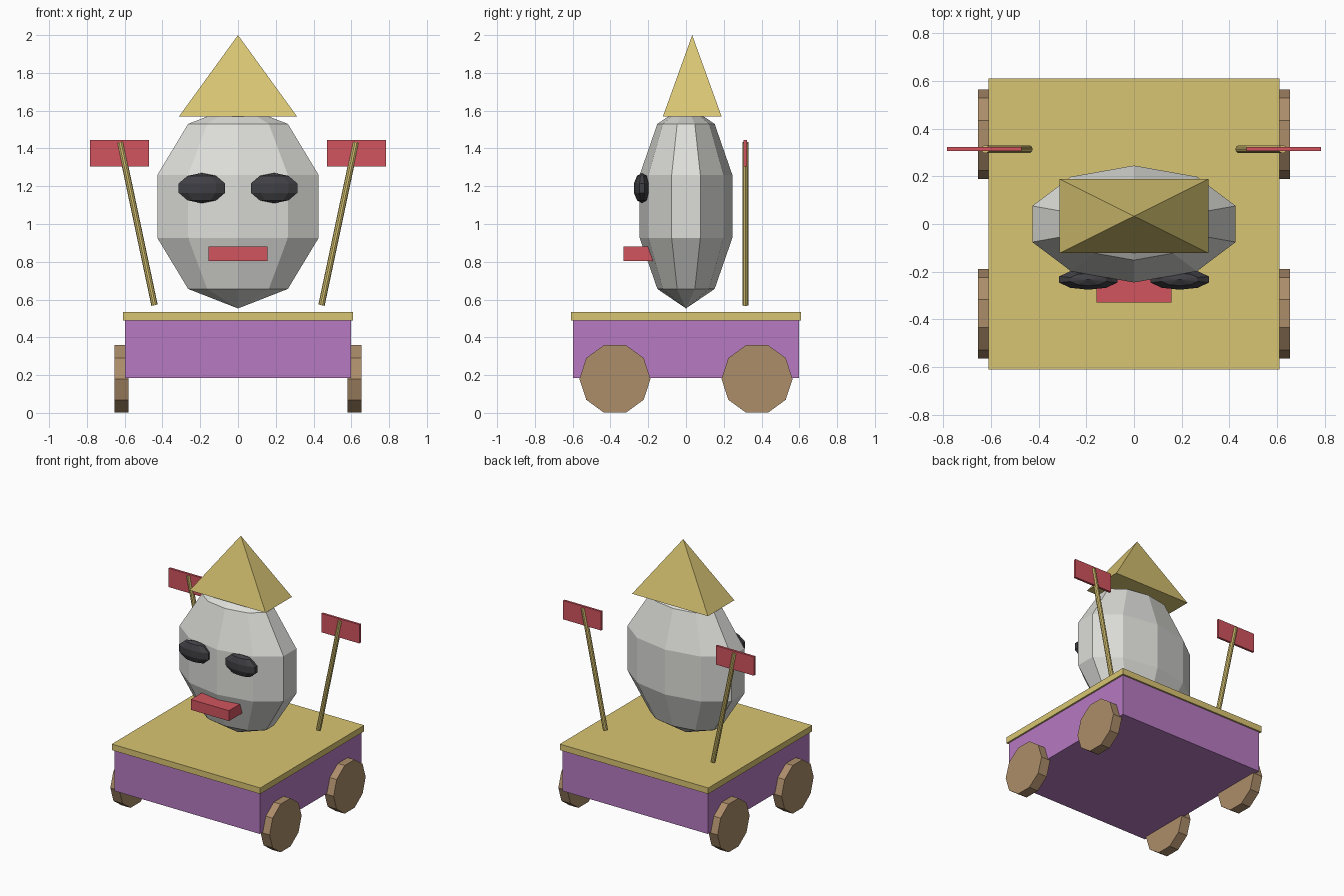
import bpy, bmesh, math
from mathutils import Matrix, Vector

if "Cube" in bpy.data.objects:
    bpy.data.objects.remove(bpy.data.objects["Cube"], do_unlink=True)


def material(name, *srgb):
    linear = [((c / 255 + 0.055) / 1.055) ** 2.4 for c in srgb] + [1]
    mat = bpy.data.materials.new(name)
    mat.use_nodes = True
    mat.diffuse_color = linear
    mat.node_tree.nodes["Principled BSDF"].inputs["Base Color"].default_value = linear
    return mat


PURPLE = material("purple", 183, 122, 193)
GOLD = material("gold", 217, 197, 115)
BROWN = material("brown", 172, 141, 106)
GREY = material("light grey", 221, 221, 217)
BLACK = material("charcoal", 64, 64, 69)
RED = material("red", 209, 84, 94)


def finish(name, bm, mat):
    bmesh.ops.recalc_face_normals(bm, faces=bm.faces)
    mesh = bpy.data.meshes.new(name)
    bm.to_mesh(mesh)
    bm.free()
    mesh.materials.append(mat)
    obj = bpy.data.objects.new(name, mesh)
    bpy.context.collection.objects.link(obj)
    return obj


def place(loc, size):
    return Matrix.Translation(loc) @ Matrix.Diagonal((*size, 1))


def box(name, loc, size, mat):
    bm = bmesh.new()
    bmesh.ops.create_cube(bm, size=1, matrix=place(loc, size))
    return finish(name, bm, mat)


def ball(name, loc, radii, mat):
    bm = bmesh.new()
    bmesh.ops.create_uvsphere(bm, u_segments=10, v_segments=5, radius=1,
                              matrix=place(loc, radii))
    return finish(name, bm, mat)


def rod(name, start, end, radius, mat):
    start, end = Vector(start), Vector(end)
    axis = end - start
    turn = axis.to_track_quat('Z', 'Y').to_matrix().to_4x4()
    bm = bmesh.new()
    bmesh.ops.create_cone(bm, cap_ends=True, segments=10, radius1=radius,
                          radius2=radius, depth=axis.length,
                          matrix=Matrix.Translation((start + end) / 2) @ turn)
    return finish(name, bm, mat)


# Cart
box("cart_body", (0, 0, 0.338), (1.196, 1.196, 0.306), PURPLE)
box("cart_deck", (0, 0, 0.512), (1.22, 1.22, 0.045), GOLD)

# Ten-sided wheels, flat edge on the ground
for side, sx in (("left", 1), ("right", -1)):
    for end, sy in (("front", -1), ("back", 1)):
        bm = bmesh.new()
        turn = Matrix.Rotation(math.pi / 2, 4, 'Y') @ Matrix.Rotation(math.pi / 10, 4, 'Z')
        bmesh.ops.create_cone(bm, cap_ends=True, segments=10, radius1=0.188,
                              radius2=0.188, depth=0.075,
                              matrix=Matrix.Translation((sx * 0.617, sy * 0.376, 0.18)) @ turn)
        # Seat the wheel with a flat edge down
        flat = sorted(v.co.z for v in bm.verts)
        if flat[3] - flat[0] > 0.01:
            bmesh.ops.rotate(bm, verts=bm.verts, cent=(0, sy * 0.376, 0.18),
                             matrix=Matrix.Rotation(math.pi / 10, 3, 'X'))
        finish(f"{end}_{side}_wheel", bm, BROWN)

# Head, face and hat
ball("head", (0, 0, 1.093), (0.472, 0.258, 0.54), GREY)
box("mouth", (0, -0.25, 0.842), (0.314, 0.16, 0.077), RED)

bm = bmesh.new()
base = [bm.verts.new((x, 0.033 + y, 1.57))
        for x, y in ((-0.312, -0.155), (0.312, -0.155), (0.312, 0.155), (-0.312, 0.155))]
tip = bm.verts.new((0, 0.033, 2))
bm.faces.new(base)
for i in range(4):
    bm.faces.new((base[i], base[(i + 1) % 4], tip))
finish("hat", bm, GOLD)

# Eyes, arms and hands on both sides
for side, s in (("left", 1), ("right", -1)):
    ball(f"{side}_eye", (s * 0.192, -0.233, 1.19), (0.135, 0.045, 0.08), BLACK)
    rod(f"{side}_arm", (s * 0.442, 0.314, 0.57), (s * 0.624, 0.314, 1.432), 0.017, GOLD)
    box(f"{side}_hand", (s * 0.628, 0.314, 1.375), (0.312, 0.017, 0.14), RED)
